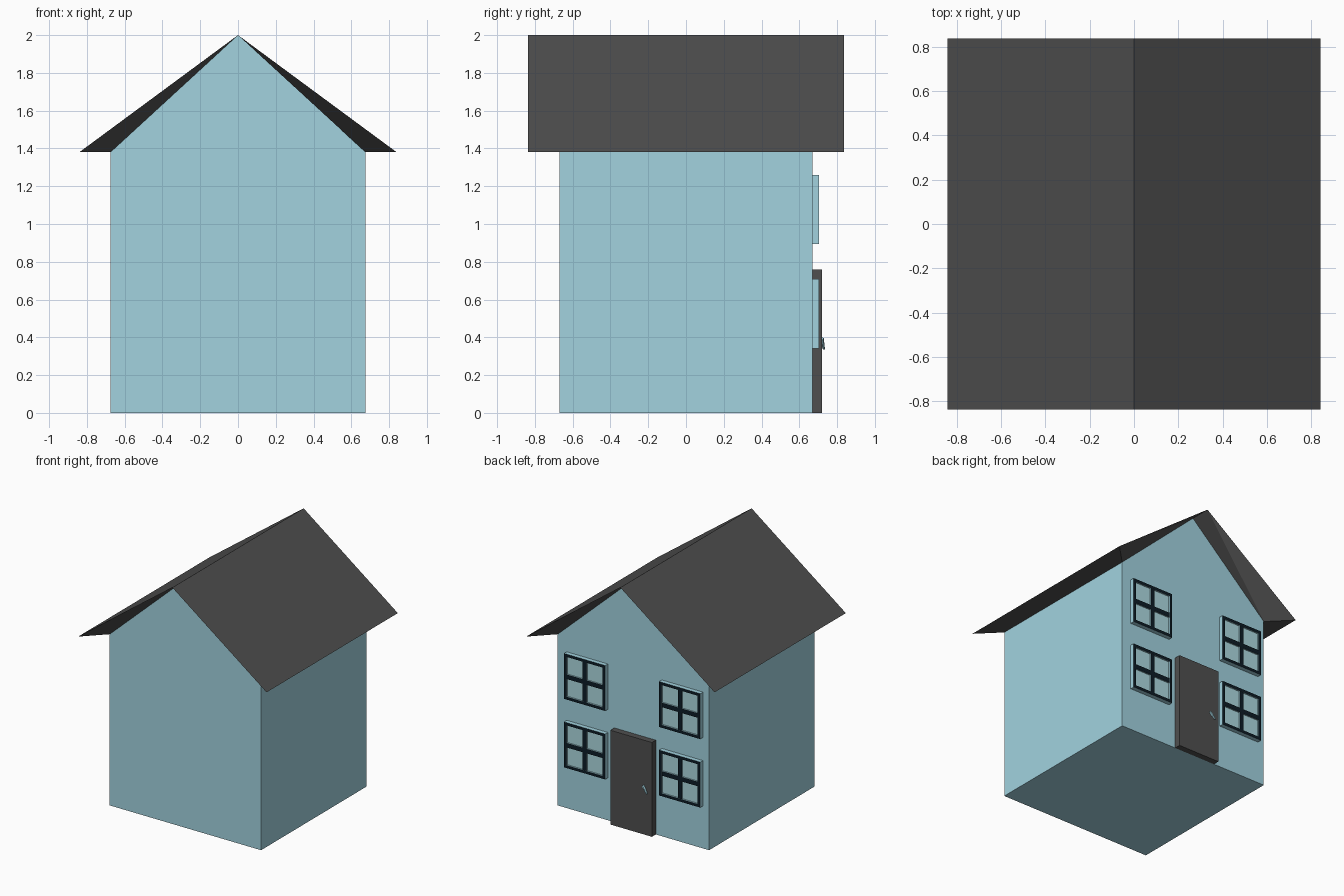
import bpy, bmesh
from mathutils import Vector

if "Cube" in bpy.data.objects:
    bpy.data.objects.remove(bpy.data.objects["Cube"])


def material(name, r, g, b):
    m = bpy.data.materials.new(name)
    m.diffuse_color = (r, g, b, 1)
    m.use_nodes = True
    m.node_tree.nodes["Principled BSDF"].inputs["Base Color"].default_value = m.diffuse_color
    return m


WALL = material("wall_blue", 0.36, 0.65, 0.74)
SLATE = material("slate", 0.078, 0.078, 0.078)
NAVY = material("navy", 0.004, 0.012, 0.02)
GLASS = material("glass", 0.42, 0.70, 0.75)


def finish(name, bm, *mats):
    me = bpy.data.meshes.new(name)
    bm.to_mesh(me)
    bm.free()
    for m in mats:
        me.materials.append(m)
    ob = bpy.data.objects.new(name, me)
    bpy.context.collection.objects.link(ob)
    return ob


def add_box(bm, x0, x1, y0, y1, z0, z1):
    verts = bmesh.ops.create_cube(bm, size=1)["verts"]
    for v in verts:
        v.co = ((x0 + x1) / 2 + v.co.x * (x1 - x0),
                (y0 + y1) / 2 + v.co.y * (y1 - y0),
                (z0 + z1) / 2 + v.co.z * (z1 - z0))


W, D, EAVE, TOP = 0.675, 0.67, 1.38, 2.0     # walls
RX, RY = 0.84, 0.836                         # roof overhang

# house walls: gabled profile extruded in y, left open under the roof
bm = bmesh.new()
profile = [(-W, EAVE), (-W, 0), (W, 0), (W, EAVE), (0, TOP)]
front = [bm.verts.new((x, -D, z)) for x, z in profile]
back = [bm.verts.new((x, D, z)) for x, z in profile]
bm.faces.new(front)
bm.faces.new(back[::-1])
for i in range(3):
    bm.faces.new((front[i], back[i], back[i + 1], front[i + 1]))
bmesh.ops.recalc_face_normals(bm, faces=bm.faces)
finish("house_walls", bm, WALL)

# roof: two slopes, flat eave soffits and twisted gable soffits
bm = bmesh.new()
ridge = {s: bm.verts.new((0, s * RY, TOP)) for s in (-1, 1)}
apex = {s: bm.verts.new((0, s * D, TOP)) for s in (-1, 1)}
for sx in (-1, 1):
    outer = {s: bm.verts.new((sx * RX, s * RY, EAVE)) for s in (-1, 1)}
    inner = {s: bm.verts.new((sx * W, s * D, EAVE)) for s in (-1, 1)}
    faces = [(ridge[-1], outer[-1], outer[1], ridge[1]),
             (outer[-1], inner[-1], inner[1], outer[1])]
    for s in (-1, 1):
        if s == sx:
            tris = [(apex[s], ridge[s], outer[s]), (apex[s], outer[s], inner[s])]
        else:
            tris = [(apex[s], ridge[s], inner[s]), (ridge[s], outer[s], inner[s])]
        faces += [t if s < 0 else t[::-1] for t in tris]
    for f in faces:
        bm.faces.new(f if sx > 0 else f[::-1])
# soffit triangles must look down, slopes must look up
for f in bm.faces:
    f.normal_update()
    slope = len(f.verts) == 4 and f.calc_center_median().z > EAVE + 0.1
    if (f.normal.z > 0) != slope:
        f.normal_flip()
finish("roof", bm, SLATE)

# front door on the +y gable
bm = bmesh.new()
add_box(bm, -0.20, 0.17, D, 0.72, 0, 0.76)
finish("door", bm, SLATE)

# slanted door handle
bm = bmesh.new()
a, b = Vector((-0.122, 0.718, 0.392)), Vector((-0.162, 0.73, 0.338))
rot = (b - a).to_track_quat("Z", "Y").to_matrix().to_4x4()
rot.translation = (a + b) / 2
bmesh.ops.create_cone(bm, cap_ends=True, segments=6, radius1=0.012,
                      radius2=0.006, depth=(b - a).length, matrix=rot)
finish("door_handle", bm, WALL)


# windows: blue frame with navy front faces, crossbars and recessed glass
def window(name, cx, cz, h=0.183, rim=0.022, bar=0.018, y1=0.705):
    bm = bmesh.new()
    for s in (-1, 1):
        xs = sorted((s * h, s * (h - rim)))
        add_box(bm, cx + xs[0], cx + xs[1], D, y1, cz - h, cz + h)
        add_box(bm, cx - h + rim, cx + h - rim, D, y1, cz + xs[0], cz + xs[1])
        ys = sorted((s * bar, s * (h - rim)))
        add_box(bm, cx + ys[0], cx + ys[1], D, y1 - 0.002, cz - bar, cz + bar)
    add_box(bm, cx - bar, cx + bar, D, y1 - 0.002, cz - h + rim, cz + h - rim)
    for f in bm.faces:
        f.normal_update()
        f.material_index = int(f.normal.y > 0.5)
    finish(name + "_frame", bm, WALL, NAVY)
    bm = bmesh.new()
    g = h - rim
    add_box(bm, cx - g, cx + g, D, y1 - 0.013, cz - g, cz + g)
    finish(name + "_glass", bm, GLASS)


for side, cx in (("left", -0.437), ("right", 0.411)):
    for level, cz in (("lower", 0.525), ("upper", 1.077)):
        window(f"{level}_{side}_window", cx, cz)
